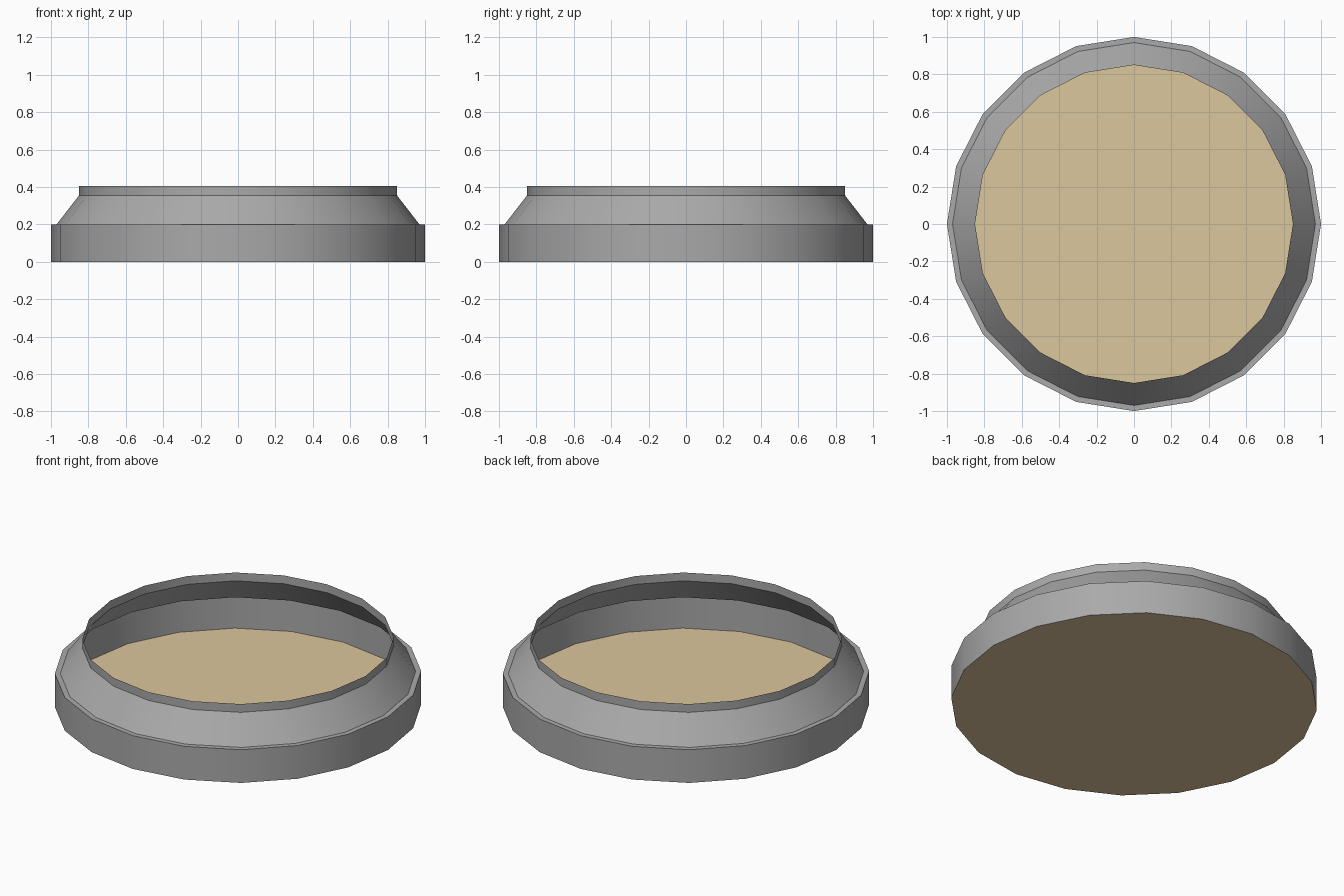
import bpy
import bmesh
import math

if "Cube" in bpy.data.objects:
    bpy.data.objects.remove(bpy.data.objects["Cube"])

SIDES = 20


def material(name, rgb):
    m = bpy.data.materials.new(name)
    m.diffuse_color = (*rgb, 1.0)
    m.use_nodes = True
    m.node_tree.nodes["Principled BSDF"].inputs["Base Color"].default_value = m.diffuse_color
    return m


def ring(bm, r, z):
    return [bm.verts.new((r * math.cos(2 * math.pi * i / SIDES),
                          r * math.sin(2 * math.pi * i / SIDES), z))
            for i in range(SIDES)]


def make_object(name, bm, mat):
    mesh = bpy.data.meshes.new(name)
    bm.to_mesh(mesh)
    bm.free()
    mesh.materials.append(mat)
    ob = bpy.data.objects.new(name, mesh)
    bpy.context.collection.objects.link(ob)
    return ob


grey = material("grey metal", (0.40, 0.40, 0.40))
tan = material("tan floor", (0.72, 0.57, 0.34))

# Open thin shell: base wall, narrow ledge, sloped shoulder, upright rim
bm = bmesh.new()
profile = [(1.0, 0.0), (1.0, 0.2), (0.97, 0.2), (0.85, 0.355), (0.85, 0.405)]
rings = [ring(bm, r, z) for r, z in profile]
for low, high in zip(rings, rings[1:]):
    for i in range(SIDES):
        j = (i + 1) % SIDES
        bm.faces.new((low[i], low[j], high[j], high[i]))
shell = make_object("dish_shell", bm, grey)

# Flat floor disc
bm = bmesh.new()
bm.faces.new(ring(bm, 1.0, 0.0))
make_object("dish_floor", bm, tan)

# Smooth around the ring, sharp between bands
bpy.context.view_layer.objects.active = shell
shell.select_set(True)
bpy.ops.object.shade_smooth_by_angle(angle=math.radians(30))
